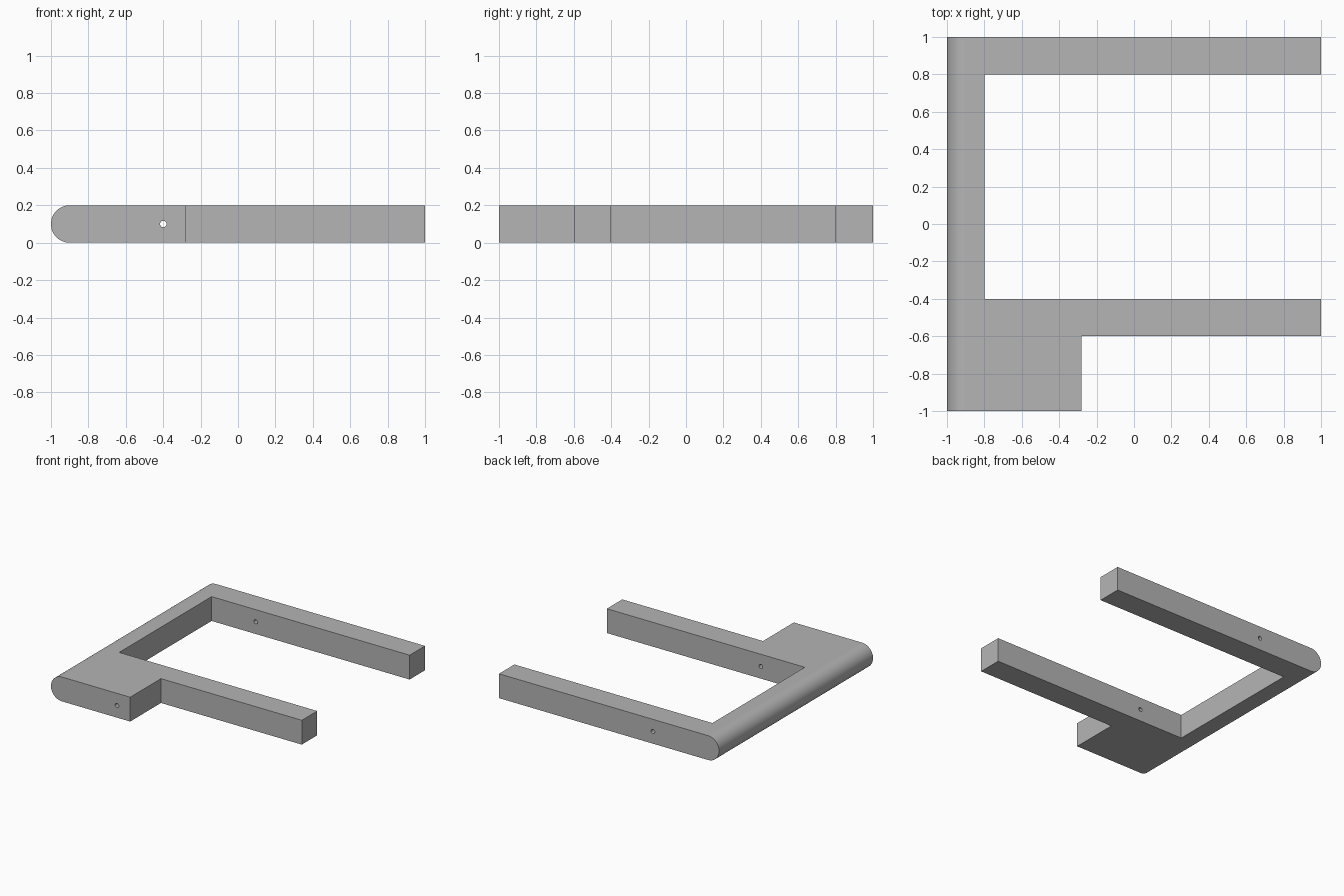
import bpy, bmesh, math
from mathutils import Vector

if "Cube" in bpy.data.objects:
    bpy.data.objects.remove(bpy.data.objects["Cube"])

grey = bpy.data.materials.new("plain grey")
grey.diffuse_color = (0.46, 0.46, 0.46, 1)
grey.use_nodes = True
grey.node_tree.nodes["Principled BSDF"].inputs["Base Color"].default_value = grey.diffuse_color


def prism(name, points, sweep):
    """Extrude a closed 3D outline along a vector."""
    bm = bmesh.new()
    face = bm.faces.new([bm.verts.new(p) for p in points])
    new = bmesh.ops.extrude_face_region(bm, geom=[face])["geom"]
    bmesh.ops.translate(bm, vec=Vector(sweep),
                        verts=[v for v in new if isinstance(v, bmesh.types.BMVert)])
    bmesh.ops.recalc_face_normals(bm, faces=bm.faces)
    mesh = bpy.data.meshes.new(name)
    bm.to_mesh(mesh)
    bm.free()
    mesh.materials.append(grey)
    obj = bpy.data.objects.new(name, mesh)
    bpy.context.collection.objects.link(obj)
    return obj


def cut(target, tool, operation):
    """Apply a boolean and remove the helper."""
    tool.hide_render = True
    mod = target.modifiers.new("cut", 'BOOLEAN')
    mod.operation, mod.object, mod.solver = operation, tool, 'EXACT'
    bpy.context.view_layer.objects.active = target
    bpy.ops.object.modifier_apply(modifier=mod.name)
    bpy.data.objects.remove(tool)


# Bracket: plan outline with two arms and a front tab
plan = [(-1, -1), (-.28, -1), (-.28, -.6), (1, -.6), (1, -.4),
        (-.8, -.4), (-.8, .8), (1, .8), (1, 1), (-1, 1)]
bracket = prism("bracket", [(x, y, 0) for x, y in plan], (0, 0, .2))

# Fully rounded left edge
N = 40
arc = [(-.9 - .1 * math.sin(math.pi * i / N), -1.5, .1 - .1 * math.cos(math.pi * i / N))
       for i in range(1, N)]
section = [(1.5, -1.5, -.1), (-.9, -1.5, -.1), (-.9, -1.5, 0)] + arc + \
          [(-.9, -1.5, .2), (-.9, -1.5, .3), (1.5, -1.5, .3)]
cut(bracket, prism("rounding_cutter", section, (0, 3, 0)), 'INTERSECT')

# Pin hole running through the tab and both arms
ring = [(-.4 + .017 * math.cos(math.tau * i / 24), -1.2,
         .1 + .017 * math.sin(math.tau * i / 24)) for i in range(24)]
cut(bracket, prism("pin_hole_cutter", ring, (0, 2.4, 0)), 'DIFFERENCE')

# Smooth the curved strips, keep the large flats flat
bpy.ops.object.select_all(action='DESELECT')
bracket.select_set(True)
bpy.context.view_layer.objects.active = bracket
bpy.ops.object.shade_smooth_by_angle(angle=math.radians(30))
for p in bracket.data.polygons:
    p.use_smooth = p.area < .03
